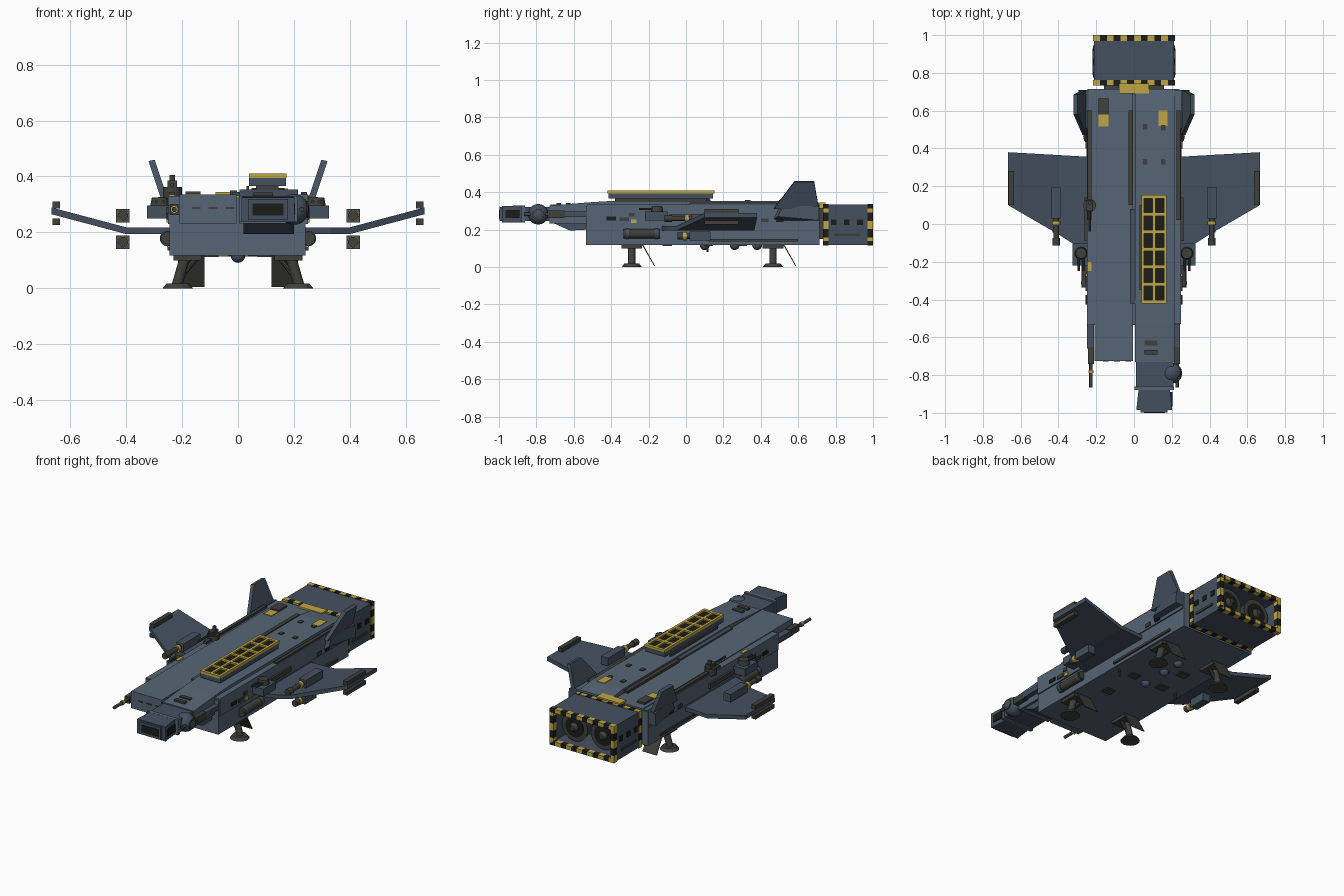
import bpy, bmesh, math
from mathutils import Vector


def mat(name, c):
    m = bpy.data.materials.new(name)
    m.diffuse_color = (*c, 1)
    return m


HULL = mat("hull_blue", (0.095, 0.13, 0.18))
DEEP = mat("hull_dark", (0.06, 0.083, 0.118))
METAL = mat("gunmetal", (0.05, 0.05, 0.045))
DARK = mat("black", (0.012, 0.012, 0.01))
YEL = mat("yellow", (0.52, 0.38, 0.06))


def mesh(name, verts, faces, m):
    me = bpy.data.meshes.new(name)
    bm = bmesh.new()
    vs = [bm.verts.new(v) for v in verts]
    for f in faces:
        bm.faces.new([vs[i] for i in f])
    bmesh.ops.recalc_face_normals(bm, faces=bm.faces)
    bm.to_mesh(me)
    bm.free()
    me.materials.append(m)
    ob = bpy.data.objects.new(name, me)
    bpy.context.collection.objects.link(ob)
    return ob


def loft(name, a, b, m):
    """Solid between two matching outlines."""
    n = len(a)
    faces = [tuple(range(n)), tuple(range(n, 2 * n))]
    faces += [(i, (i + 1) % n, n + (i + 1) % n, n + i) for i in range(n)]
    return mesh(name, list(a) + list(b), faces, m)


def box(name, x, y, z, m=HULL):
    q = [(x[0], y[0]), (x[1], y[0]), (x[1], y[1]), (x[0], y[1])]
    return loft(name, [(*p, z[0]) for p in q], [(*p, z[1]) for p in q], m)


def side(name, x, pts, m=HULL):
    """Profile in y,z stretched across x."""
    return loft(name, [(x[0], *p) for p in pts], [(x[1], *p) for p in pts], m)


def cyl(name, p, q, r, m=METAL, r2=None, n=16):
    p, q = Vector(p), Vector(q)
    d = (q - p).normalized()
    u = d.orthogonal().normalized()
    w = d.cross(u)
    ring = [u * math.cos(t) + w * math.sin(t) for t in (2 * math.pi * i / n for i in range(n))]
    r2 = r if r2 is None else r2
    return loft(name, [p + v * r for v in ring], [q + v * r2 for v in ring], m)


def ball(name, c, r, m=DEEP):
    me = bpy.data.meshes.new(name)
    bm = bmesh.new()
    bmesh.ops.create_uvsphere(bm, u_segments=16, v_segments=10, radius=r)
    bmesh.ops.translate(bm, vec=Vector(c), verts=bm.verts)
    for f in bm.faces:
        f.smooth = True
    bm.to_mesh(me)
    bm.free()
    me.materials.append(m)
    bpy.context.collection.objects.link(bpy.data.objects.new(name, me))


def sx(s, a, b):
    return tuple(sorted((s * a, s * b)))


# Main hull, roof plates and nose
box("hull", (-0.245, 0.242), (-0.535, 0.715), (0.118, 0.325))
box("roof_left", (-0.21, -0.005), (-0.725, 0.715), (0.232, 0.335))
side("roof_right", (0.005, 0.215), [(-0.73, 0.232), (-0.73, 0.328), (-0.53, 0.345), (-0.4, 0.353),
                                    (0.6, 0.353), (0.715, 0.338), (0.715, 0.232)])
side("nose_chin", (0.02, 0.2), [(-0.71, 0.235), (-0.62, 0.195), (-0.53, 0.2), (-0.53, 0.235)], DEEP)
box("shoulder_left", (-0.25, -0.21), (-0.53, 0.71), (0.23, 0.33))
box("shoulder_right", (0.21, 0.25), (-0.53, 0.71), (0.23, 0.335))

# Cockpit pod
box("cockpit_neck", (0.01, 0.208), (-0.875, -0.72), (0.245, 0.322), DEEP)
box("cockpit_collar", (0.003, 0.212), (-0.88, -0.86), (0.238, 0.33))
loft("cockpit", [(0.012, -0.985, 0.238), (0.202, -0.985, 0.238), (0.202, -0.985, 0.325), (0.012, -0.985, 0.325)],
     [(0.025, -0.87, 0.238), (0.19, -0.87, 0.238), (0.19, -0.87, 0.33), (0.025, -0.87, 0.33)], DEEP)
box("window_frame", (0.035, 0.178), (-0.997, -0.98), (0.245, 0.32), DEEP)
box("window", (0.052, 0.163), (-1.0, -0.99), (0.26, 0.304), DARK)
box("cockpit_side_window", (0.19, 0.204), (-0.965, -0.89), (0.262, 0.304), DARK)
ball("sensor_ball", (0.2, -0.79, 0.282), 0.055)
cyl("sensor_cap", (0.235, -0.79, 0.282), (0.25, -0.79, 0.282), 0.03)

# Nose guns
for s, y in ((-1, -0.68), (1, -0.68)):
    x = 0.228 * s
    box("nose_gun_body", (x - 0.016, x + 0.016), (y - 0.06, y + 0.03), (0.262, 0.302), METAL)
    box("nose_gun_mount", (x - 0.022, x + 0.016), (y + 0.02, -0.52), (0.268, 0.298), DEEP)
    cyl("nose_gun_barrel", (x, -0.865, 0.282), (x, y, 0.282), 0.009)
    cyl("nose_gun_ring", (x, -0.79, 0.282), (x, -0.775, 0.282), 0.014, YEL)

# Engine block: open shell with twin nozzles
for z in ((0.117, 0.135), (0.315, 0.333)):
    box("engine_plate", (-0.213, 0.213), (0.735, 0.998), z, DEEP)
for s in (1, -1):
    box("engine_side", sx(s, 0.195, 0.213), (0.735, 0.998), (0.117, 0.333), DEEP)
    c = 0.097 * s
    cyl("nozzle", (c, 0.8, 0.225), (c, 0.93, 0.225), 0.06, METAL, 0.086, 24)
    cyl("nozzle_throat", (c, 0.925, 0.225), (c, 0.934, 0.225), 0.06, DARK, n=24)
    cyl("nozzle_core", (c, 0.93, 0.225), (c, 0.955, 0.225), 0.03, METAL, 0.015)
    box("engine_rib", sx(s, 0.21, 0.22), (0.79, 0.93), (0.165, 0.178), METAL)
    for y in (0.79, 0.86, 0.93):
        box("engine_vent", sx(s, 0.21, 0.218), (y - 0.015, y + 0.015), (0.225, 0.255), DARK)
box("engine_bulkhead", (-0.2, 0.2), (0.735, 0.8), (0.125, 0.325), DEEP)
box("engine_neck", (-0.16, 0.16), (0.7, 0.745), (0.15, 0.315), METAL)
box("neck_hatch", (-0.08, 0.08), (0.69, 0.745), (0.31, 0.345), YEL)

# Hazard stripes around both engine rims
for y in ((0.733, 0.762), (0.97, 1.0)):
    for i in range(12):
        x = -0.216 + 0.036 * i
        m = DARK if i % 2 else YEL
        box("stripe_top", (x, x + 0.036), y, (0.312, 0.336), m)
        box("stripe_bottom", (x, x + 0.036), y, (0.114, 0.138), m)
    for i in range(5):
        z = 0.114 + 0.0444 * i
        for s in (1, -1):
            box("stripe_side", sx(s, 0.192, 0.216), y, (z, z + 0.0444), DARK if i % 2 else YEL)

# Wings, wing guns, shelves, fins and landing gear, mirrored
T = 0.012
for s in (1, -1):
    def slab(name, pts, m=DEEP):
        loft(name, [(s * x, y, z - T) for x, y, z in pts], [(s * x, y, z + T) for x, y, z in pts], m)
    slab("wing_root", [(0.23, 0.355, 0.206), (0.4, 0.365, 0.206), (0.4, -0.055, 0.206),
                       (0.33, -0.1, 0.206), (0.24, -0.13, 0.206)])
    slab("wing_tip", [(0.4, 0.365, 0.206), (0.667, 0.38, 0.277), (0.667, 0.1, 0.277), (0.4, -0.055, 0.206)])
    for z in (0.298, 0.238):
        box("tip_light", sx(s, 0.636, 0.664), (0.1, 0.28), (z - 0.012, z + 0.012), METAL)
    for z, y0, y1, b in ((0.26, 0.03, 0.195, -0.115), (0.165, 0.02, 0.13, -0.045)):
        g = 0.412 * s
        box("wing_gun_body", (g - 0.024, g + 0.024), (y0, y1), (z - 0.024, z + 0.024), DEEP)
        cyl("wing_gun_barrel", (g, b, z), (g, y0, z), 0.014)
        cyl("wing_gun_ring", (g, y0 - 0.035, z), (g, y0 - 0.015, z), 0.022, YEL)
        cyl("wing_gun_muzzle", (g, b, z), (g, b + 0.04, z), 0.019)

    # Shelf turret
    box("turret_shelf", sx(s, 0.24, 0.325), (-0.22, -0.1), (0.25, 0.296), DEEP)
    cyl("shelf_turret", (0.28 * s, -0.155, 0.29), (0.28 * s, -0.155, 0.325), 0.035, METAL, 0.028)
    for d in (-0.012, 0.012):
        cyl("shelf_barrel", (0.28 * s + d, -0.25, 0.31), (0.28 * s + d, -0.16, 0.31), 0.006, n=8)
    box("side_block", sx(s, 0.24, 0.262), (-0.09, 0.14), (0.25, 0.28), METAL)

    # Tail fin and its fairing
    loft("fin_fairing", [(s * 0.24, 0.46, 0.25), (s * 0.24, 0.71, 0.25), (s * 0.24, 0.71, 0.335), (s * 0.24, 0.5, 0.335)],
         [(s * 0.27, 0.49, 0.27), (s * 0.295, 0.71, 0.25), (s * 0.29, 0.71, 0.325), (s * 0.265, 0.52, 0.325)], DEEP)
    prof = [(0.25, 0.47, 0.315), (0.298, 0.58, 0.46), (0.298, 0.685, 0.46), (0.25, 0.71, 0.315)]
    loft("tail_fin", [(s * x, y, z) for x, y, z in prof], [(s * (x + 0.022), y, z - 0.005) for x, y, z in prof], DEEP)

    # Landing gear
    for y in (-0.29, 0.465):
        cyl("foot", (0.215 * s, y, 0), (0.215 * s, y, 0.018), 0.054, METAL, 0.04)
        cyl("leg", (0.185 * s, y, 0.125), (0.218 * s, y, 0.012), 0.019)
        cyl("leg_brace", (0.14 * s, y, 0.12), (0.208 * s, y, 0.035), 0.009, n=8)
        box("gear_bay", sx(s, 0.13, 0.23), (y - 0.055, y + 0.055), (0.1, 0.12), METAL)
        side("gear_door", sx(s, 0.12, 0.215), [(y + 0.055, 0.118), (y + 0.12, 0.005),
                                               (y + 0.125, 0.005), (y + 0.062, 0.118)], METAL)

    # Side canister, rails and greebles
    cyl("side_canister", (0.252 * s, -0.335, 0.178), (0.252 * s, -0.14, 0.178), 0.025)
    for y in (-0.32, -0.165):
        cyl("canister_band", (0.252 * s, y, 0.178), (0.252 * s, y + 0.015, 0.178), 0.028, DEEP)
    box("lower_rail", sx(s, 0.24, 0.252), (0.12, 0.6), (0.136, 0.15), METAL)
    box("upper_rail", sx(s, 0.225, 0.246), (0.02, 0.6), (0.328, 0.345), METAL)
    for y, z, w, m in ((-0.4, 0.26, 0.05, DARK), (-0.33, 0.255, 0.05, METAL), (-0.28, 0.245, 0.03, YEL),
                       (-0.29, 0.28, 0.03, METAL), (0.42, 0.25, 0.04, METAL), (0.5, 0.25, 0.04, DARK)):
        box("side_panel", sx(s, 0.24, 0.256), (y - w / 2, y + w / 2), (z - 0.01, z + 0.01), m)

# Missile rack with open cells
box("rack_foot", (0.065, 0.145), (-0.38, 0.11), (0.35, 0.37), METAL)
box("rack_body", (0.04, 0.172), (-0.415, 0.145), (0.366, 0.396), DEEP)
box("rack_floor", (0.045, 0.167), (-0.415, 0.145), (0.396, 0.401), DARK)
for x in (0.039, 0.0985, 0.158):
    box("rack_bar_long", (x, x + 0.015), (-0.42, 0.153), (0.394, 0.41), YEL)
for i in range(7):
    y = -0.42 + i * 0.0925
    box("rack_bar_cross", (0.039, 0.173), (y, y + 0.018), (0.394, 0.41), YEL)

# Roof details
box("roof_rail", (-0.028, -0.004), (0.1, 0.6), (0.33, 0.35), METAL)
box("roof_seam", (-0.02, 0.006), (-0.42, 0.08), (0.33, 0.345), DEEP)
box("roof_side_rail", (0.03, 0.04), (-0.35, 0.1), (0.35, 0.366), METAL)
box("hatch_left", (-0.188, -0.135), (0.515, 0.58), (0.333, 0.339), YEL)
box("hatch_left_grey", (-0.188, -0.135), (0.58, 0.665), (0.333, 0.346), METAL)
box("hatch_right", (0.13, 0.178), (0.52, 0.6), (0.35, 0.357), YEL)
for x, y in ((0.06, 0.515), (0.155, 0.51), (0.06, 0.33), (0.155, 0.33)):
    box("roof_vent", (x - 0.012, x + 0.012), (y - 0.014, y + 0.014), (0.35, 0.358), METAL)
for y in (-0.68, -0.63):
    box("nose_vent", (0.055, 0.125), (y - 0.012, y + 0.012), (0.325, 0.343), METAL)
for x in (-0.15, -0.09, -0.03):
    box("nose_slot", (x - 0.015, x + 0.015), (-0.729, -0.72), (0.284, 0.291), METAL)

# Roof turret on the left shoulder
cyl("turret_base", (-0.235, 0.098, 0.32), (-0.235, 0.098, 0.362), 0.034)
box("turret_head", (-0.252, -0.218), (0.07, 0.125), (0.355, 0.385), METAL)
cyl("turret_mast", (-0.235, 0.11, 0.38), (-0.235, 0.11, 0.405), 0.01)
cyl("turret_barrel", (-0.235, -0.04, 0.37), (-0.235, 0.08, 0.37), 0.007, n=8)
box("left_marker", (-0.246, -0.225), (-0.25, -0.2), (0.32, 0.335), YEL)

# Belly domes and probes
for y in (0.1, 0.26, 0.38):
    ball("belly_dome", (0, y, 0.117), 0.026)
for x, y in ((0.1, 0.12), (-0.1, 0.12), (0.1, -0.1), (-0.1, 0.3)):
    box("belly_hatch", (x - 0.03, x + 0.03), (y - 0.025, y + 0.025), (0.112, 0.12), METAL)
for x in (-0.2, 0.2):
    cyl("belly_probe", (x, 0.115, 0.08), (x, 0.115, 0.12), 0.006, n=8)
